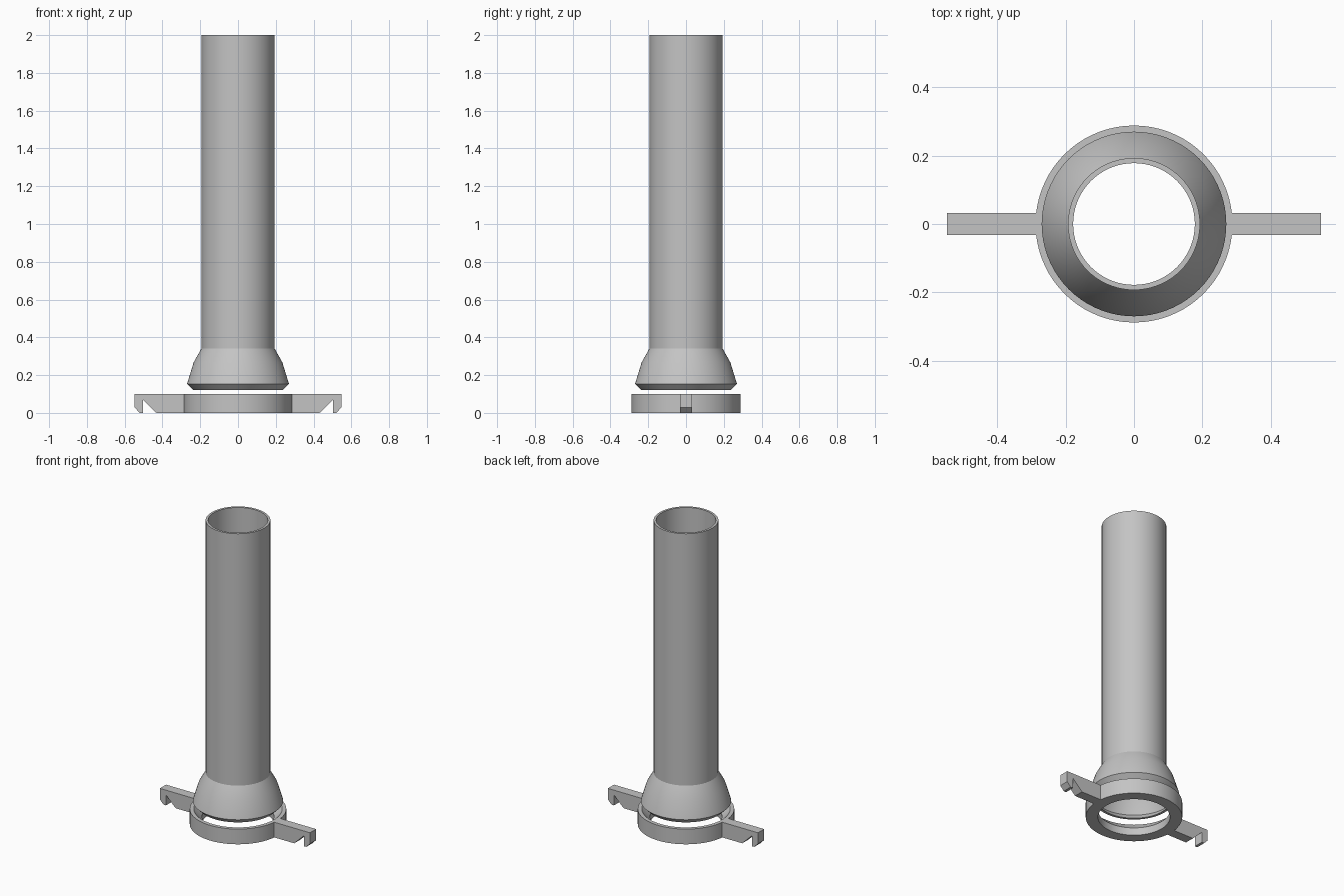
import bpy, bmesh, math

cube = bpy.data.objects.get("Cube")
if cube:
    bpy.data.objects.remove(cube, do_unlink=True)

# One plain grey for everything
grey = bpy.data.materials.new("light grey")
grey.use_nodes = True
colour = (0.55, 0.55, 0.55, 1)
grey.diffuse_color = colour
grey.node_tree.nodes["Principled BSDF"].inputs["Base Color"].default_value = colour


def add_object(name, bm):
    bmesh.ops.recalc_face_normals(bm, faces=bm.faces)
    mesh = bpy.data.meshes.new(name)
    bm.to_mesh(mesh)
    bm.free()
    mesh.materials.append(grey)
    obj = bpy.data.objects.new(name, mesh)
    bpy.context.collection.objects.link(obj)
    return obj


def lathe(name, profile, sides=72):
    """Spin a closed (radius, z) profile around the z axis."""
    bm = bmesh.new()
    rings = []
    for i in range(sides):
        a = math.tau * i / sides
        rings.append([bm.verts.new((r * math.cos(a), r * math.sin(a), z)) for r, z in profile])
    n = len(profile)
    for i in range(sides):
        here, there = rings[i], rings[(i + 1) % sides]
        for j in range(n):
            k = (j + 1) % n
            bm.faces.new((here[j], there[j], there[k], here[k]))
    obj = add_object(name, bm)
    bpy.ops.object.select_all(action="DESELECT")
    obj.select_set(True)
    bpy.context.view_layer.objects.active = obj
    bpy.ops.object.shade_smooth_by_angle(angle=math.radians(20))
    return obj


def arm(name, side):
    """Hooked arm: a side outline extruded across y."""
    outline = [(0.277, 0), (0.432, 0), (0.502, 0.068), (0.502, 0),
               (0.52, 0), (0.547, 0.028), (0.547, 0.1), (0.277, 0.1)]
    bm = bmesh.new()
    face = bm.faces.new([bm.verts.new((side * x, -0.032, z)) for x, z in outline])
    out = bmesh.ops.extrude_face_region(bm, geom=[face])
    moved = [v for v in out["geom"] if isinstance(v, bmesh.types.BMVert)]
    bmesh.ops.translate(bm, verts=moved, vec=(0, 0.064, 0))
    return add_object(name, bm)


# Hollow tube flaring into a bell with a chamfered foot
lathe("flared_tube", [
    (0.193, 2), (0.193, 0.342), (0.235, 0.267), (0.27, 0.153), (0.238, 0.121),
    (0.222, 0.121), (0.25, 0.158), (0.218, 0.262), (0.178, 0.338), (0.178, 2)])

# Locking ring with a conical seat
lathe("locking_ring", [
    (0.288, 0), (0.288, 0.1), (0.264, 0.1), (0.215, 0.05), (0.215, 0)])

# Hooked arms on both sides
arm("left_arm", 1)
arm("right_arm", -1)
